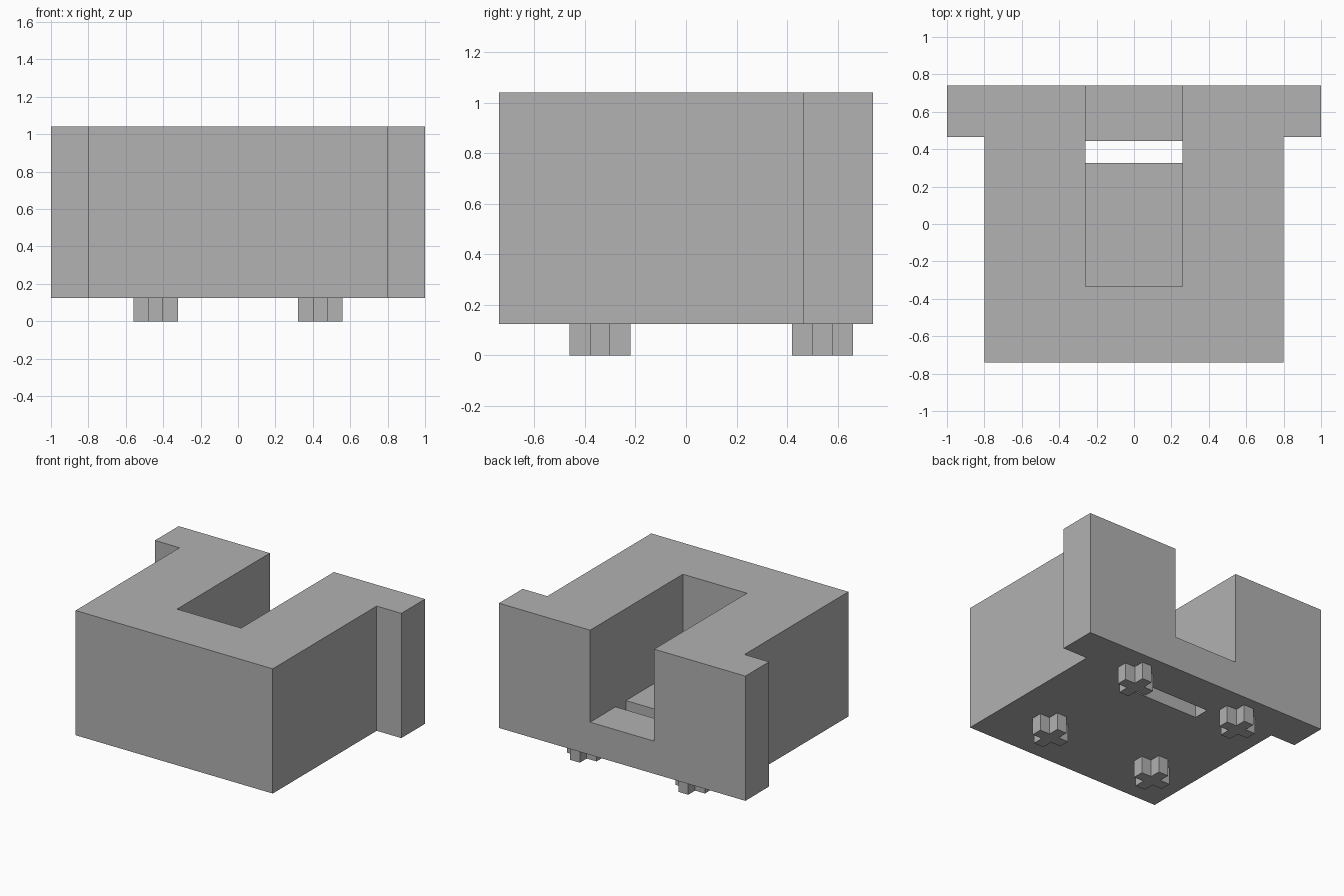
import bpy
import bmesh

if "Cube" in bpy.data.objects:
    bpy.data.objects.remove(bpy.data.objects["Cube"], do_unlink=True)

GREY = (0.445, 0.445, 0.445, 1.0)
grey = bpy.data.materials.new("plain grey")
grey.use_nodes = True
grey.diffuse_color = GREY
grey.node_tree.nodes["Principled BSDF"].inputs["Base Color"].default_value = GREY


def prism(name, outline, z0, z1):
    """Extrude a flat outline upward into a solid."""
    bm = bmesh.new()
    base = bm.faces.new([bm.verts.new((x, y, z0)) for x, y in outline])
    top = bmesh.ops.extrude_face_region(bm, geom=[base], use_keep_orig=True)["geom"]
    verts = [v for v in top if isinstance(v, bmesh.types.BMVert)]
    bmesh.ops.translate(bm, vec=(0, 0, z1 - z0), verts=verts)
    bmesh.ops.recalc_face_normals(bm, faces=bm.faces)
    mesh = bpy.data.meshes.new(name)
    bm.to_mesh(mesh)
    bm.free()
    mesh.materials.append(grey)
    obj = bpy.data.objects.new(name, mesh)
    bpy.context.scene.collection.objects.link(obj)
    return obj


def rect(half_x, y0, y1):
    return [(-half_x, y0), (half_x, y0), (half_x, y1), (-half_x, y1)]


def cut(target, cutter):
    """Subtract the cutter from the target, then discard it."""
    cutter.hide_render = True
    mod = target.modifiers.new("cut", 'BOOLEAN')
    mod.operation = 'DIFFERENCE'
    mod.solver = 'EXACT'
    mod.object = cutter
    bpy.context.view_layer.objects.active = target
    bpy.ops.object.modifier_apply(modifier=mod.name)
    bpy.data.objects.remove(cutter, do_unlink=True)


BOTTOM, FLOOR, TOP = 0.125, 0.365, 1.04
FRONT, STEP, BACK = -0.74, 0.465, 0.74

# Block with wide flanges at the back
half = [(0.8, FRONT), (0.8, STEP), (1.0, STEP), (1.0, BACK)]
body = prism("body", half + [(-x, y) for x, y in reversed(half)], BOTTOM, TOP)

# Recess open to the top and back, with a slot through its floor
cut(body, prism("recess_cutter", rect(0.26, -0.335, 1.0), FLOOR, 1.3))
cut(body, prism("slot_cutter", rect(0.26, 0.325, 0.445), 0.0, 0.6))

# Four plus-shaped feet
A, B = 0.12, 0.04
quarter = [(A, -B), (A, B), (B, B)]
plus = []
for turn in range(4):
    plus += quarter
    quarter = [(-y, x) for x, y in quarter]

for side, cx in (("right", -0.44), ("left", 0.44)):
    for end, cy in (("front", -0.34), ("back", 0.54)):
        prism(f"{end}_{side}_foot", [(cx + x, cy + y) for x, y in plus], 0.0, BOTTOM)
